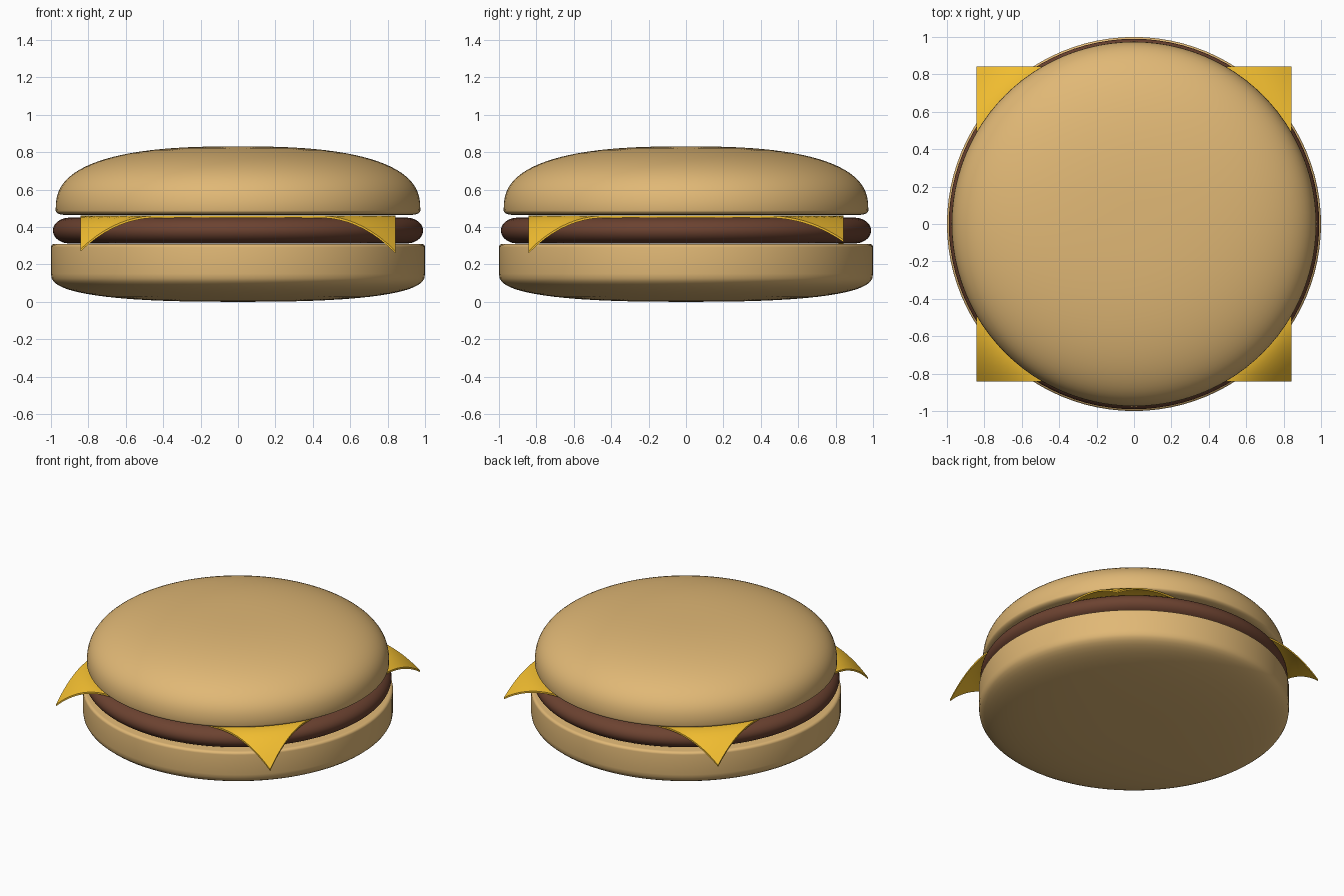
import bpy, bmesh
from math import sin, cos, pi, radians, hypot

if "Cube" in bpy.data.objects:
    bpy.data.objects.remove(bpy.data.objects["Cube"])


def material(name, rgb):
    m = bpy.data.materials.new(name)
    m.diffuse_color = (*rgb, 1)
    m.use_nodes = True
    m.node_tree.nodes["Principled BSDF"].inputs["Base Color"].default_value = m.diffuse_color
    return m


def finish(bm, name, mat):
    bmesh.ops.recalc_face_normals(bm, faces=bm.faces)
    me = bpy.data.meshes.new(name)
    bm.to_mesh(me)
    bm.free()
    ob = bpy.data.objects.new(name, me)
    bpy.context.collection.objects.link(ob)
    me.materials.append(mat)
    bpy.ops.object.select_all(action='DESELECT')
    ob.select_set(True)
    bpy.context.view_layer.objects.active = ob
    bpy.ops.object.shade_smooth_by_angle(angle=radians(40))
    return ob


def arc(cx, cz, rx, rz, a0, a1, power=2.0, n=16):
    """Superelliptic arc in the (radius, z) plane."""
    pts = []
    for i in range(n + 1):
        a = radians(a0 + (a1 - a0) * i / n)
        c, s = cos(a), sin(a)
        e = 2 / power
        pts.append((cx + rx * abs(c) ** e * (1 if c >= 0 else -1),
                    cz + rz * abs(s) ** e * (1 if s >= 0 else -1)))
    return pts


def lathe(name, profile, mat, steps=96):
    bm = bmesh.new()
    vs = [bm.verts.new((max(r, 0), 0, z)) for r, z in profile]
    es = [bm.edges.new(p) for p in zip(vs, vs[1:])]
    bmesh.ops.spin(bm, geom=vs + es, cent=(0, 0, 0), axis=(0, 0, 1),
                   angle=2 * pi, steps=steps)
    bmesh.ops.remove_doubles(bm, verts=bm.verts, dist=1e-5)
    return finish(bm, name, mat)


bread = material("bread", (0.75, 0.48, 0.18))
meat = material("meat", (0.15, 0.055, 0.03))
cheese = material("cheese", (0.9, 0.52, 0.03))

# bottom bun: rounded base, straight wall, small top bevel
lathe("bottom_bun",
      arc(0, 0.15, 1, 0.15, -90, 0, 2.6)
      + arc(0.98, 0.292, 0.02, 0.018, 0, 90, n=5) + [(0, 0.31)], bread)

# patty: disc with rounded rim
lathe("patty",
      [(0, 0.312)] + arc(0.90, 0.381, 0.09, 0.069, -90, 90, n=20) + [(0, 0.45)], meat)

# top bun: flat underside, domed top
lathe("top_bun",
      [(0, 0.465)] + arc(0.93, 0.488, 0.045, 0.023, -90, 0, n=6)
      + arc(0, 0.49, 0.975, 0.341, 0, 90, 2.6, n=24)[1:], bread)

# cheese slice: square sheet whose corners droop outside the patty
bm = bmesh.new()
bmesh.ops.create_grid(bm, x_segments=40, y_segments=40, size=0.843)
drops = {(-1, -1): 0.18, (1, -1): 0.19, (1, 1): 0.13, (-1, 1): 0.16}
for v in bm.verts:
    x, y = v.co.x, v.co.y
    t = max(0, (hypot(x, y) - 0.95) / 0.242)
    v.co.z = 0.461 - drops[(1 if x > 0 else -1, 1 if y > 0 else -1)] * t ** 1.8
# thicken straight down
geo = bmesh.ops.extrude_face_region(bm, geom=bm.faces[:])
# keep original faces as the second skin
for v in [g for g in geo["geom"] if isinstance(g, bmesh.types.BMVert)]:
    v.co.z -= 0.012
bm.normal_update()
finish(bm, "cheese_slice", cheese)
